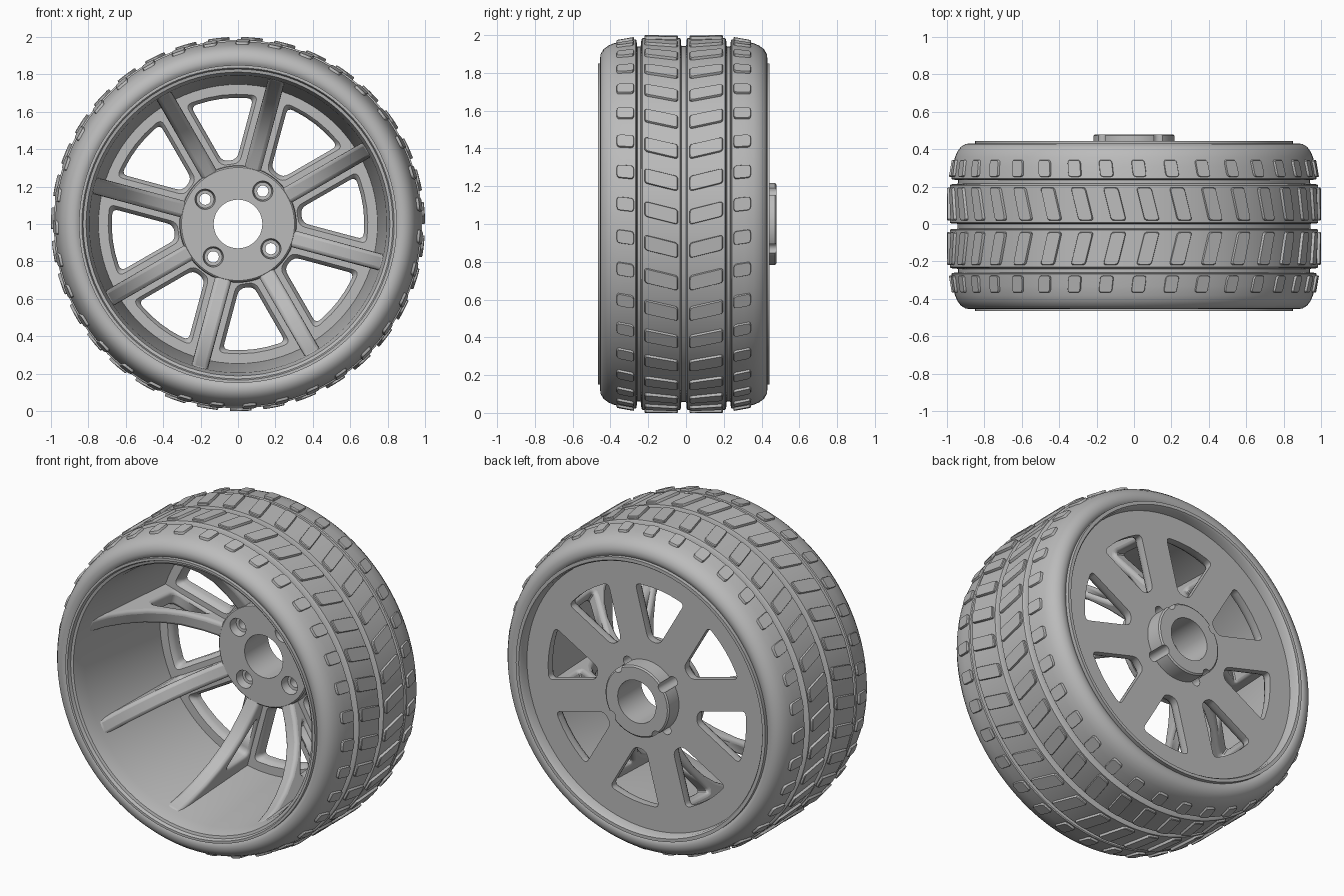
import bpy, bmesh, math
from mathutils import Vector

if "Cube" in bpy.data.objects:
    bpy.data.objects.remove(bpy.data.objects["Cube"])

grey = bpy.data.materials.new("plain grey")
grey.use_nodes = True
grey.diffuse_color = (0.5, 0.5, 0.5, 1)
grey.node_tree.nodes["Principled BSDF"].inputs["Base Color"].default_value = (0.5, 0.5, 0.5, 1)

SPOKES = 8
PITCH = math.tau / SPOKES
FIRST = math.radians(30)
MID_Y = -0.012          # middle plane of the tyre
PADS = 35               # tread blocks per row
DISC_FRONT, DISC_BACK = 0.305, 0.378


def polar(r, angle, y):
    """Point around the wheel axle."""
    return Vector((r * math.cos(angle), y, 1 + r * math.sin(angle)))


def skin(bm, rings, loop=False):
    """Join equal rings of points with quads; cap the ends unless looped."""
    rows = [[bm.verts.new(p) for p in ring] for ring in rings]
    n = len(rows[0])
    pairs = list(zip(rows, rows[1:])) + ([(rows[-1], rows[0])] if loop else [])
    for a, b in pairs:
        for i in range(n):
            j = (i + 1) % n
            bm.faces.new((a[i], a[j], b[j], b[i]))
    if not loop:
        bm.faces.new(rows[0][::-1])
        bm.faces.new(rows[-1])


def smooth(obj, angle=35):
    bpy.ops.object.select_all(action="DESELECT")
    obj.select_set(True)
    bpy.context.view_layer.objects.active = obj
    bpy.ops.object.shade_smooth_by_angle(angle=math.radians(angle))


def finish(name, bm, angle=35):
    bmesh.ops.recalc_face_normals(bm, faces=bm.faces)
    mesh = bpy.data.meshes.new(name)
    bm.to_mesh(mesh)
    bm.free()
    mesh.materials.append(grey)
    obj = bpy.data.objects.new(name, mesh)
    bpy.context.collection.objects.link(obj)
    smooth(obj, angle)
    return obj


def lathe(name, profile, segments):
    """Spin a closed (radius, y) profile around the axle."""
    bm = bmesh.new()
    skin(bm, [[polar(r, math.tau * i / segments, y) for i in range(segments)]
              for r, y in profile], loop=True)
    return finish(name, bm)


def cut(obj, cutter):
    mod = obj.modifiers.new("cut", "BOOLEAN")
    mod.object = cutter
    mod.solver = "EXACT"
    bpy.context.view_layer.objects.active = obj
    bpy.ops.object.modifier_apply(modifier=mod.name)
    bpy.data.objects.remove(cutter)


def rounded(corners, radius, steps=4):
    """Round the corners of a 2D outline."""
    points = []
    corners = [Vector(c) for c in corners]
    for i, c in enumerate(corners):
        a = c + (corners[i - 1] - c).normalized() * radius
        b = c + (corners[(i + 1) % len(corners)] - c).normalized() * radius
        for s in range(steps + 1):
            t = s / steps
            points.append(a * (1 - t) ** 2 + c * 2 * t * (1 - t) + b * t ** 2)
    return points


# Tyre: half profile mirrored about its middle plane
half = [(0.84, 0.425), (0.858, 0.438), (0.875, 0.443), (0.9, 0.44), (0.925, 0.425),
        (0.944, 0.4), (0.957, 0.37), (0.968, 0.32), (0.977, 0.255), (0.972, 0.25),
        (0.94, 0.246), (0.94, 0.228), (0.978, 0.224), (0.985, 0.218), (0.985, 0.02),
        (0.978, 0.016), (0.943, 0.013)]
profile = [(r, MID_Y - t) for r, t in half] + [(r, MID_Y + t) for r, t in reversed(half)]
lathe("tyre", profile, 144)


# Tread blocks: rows of slanted rounded pads
def tread_row(name, side, near, far, r_near, r_far, width, slant, phase):
    bm = bmesh.new()
    w = width / 2
    outline = rounded([(-w, near), (w, near), (w + slant, far), (-w + slant, far)], 0.018, 3)
    mid = Vector((slant / 2, (near + far) / 2))
    for k in range(PADS):
        base = math.radians(phase) + math.tau * k / PADS
        rings = []
        for drop, scale in ((0.04, 1), (0.004, 1), (0, 0.95)):
            ring = []
            for p in outline:
                q = mid + (p - mid) * scale
                r = r_near + (r_far - r_near) * (q.y - near) / (far - near) - drop
                ring.append(polar(r, base + q.x - slant / 2, MID_Y + side * q.y))
            rings.append(ring)
        skin(bm, rings)
    finish(name, bm, 30)


for side, label in ((-1, "front"), (1, "back")):
    tread_row(label + "_centre_tread", side, 0.03, 0.208, 1.0, 1.0, 0.08, 0.045, 3.4)
    tread_row(label + "_shoulder_tread", side, 0.264, 0.355, 0.99, 0.974, 0.073, 0.012, 6.2)

# Rim barrel with stepped lips
lathe("rim_barrel", [(0.85, -0.466), (0.835, -0.466), (0.828, -0.446), (0.812, -0.442),
                     (0.806, -0.42), (0.795, -0.36), (0.745, 0.32), (0.745, 0.36),
                     (0.818, 0.36), (0.822, 0.432), (0.83, 0.443), (0.85, 0.443)], 96)

# Wheel disc with hub and rear boss
disc = lathe("wheel_disc", [(0.13, 0.25), (0.302, 0.25), (0.31, 0.258), (0.313, DISC_FRONT),
                            (0.82, DISC_FRONT), (0.82, DISC_BACK), (0.217, DISC_BACK),
                            (0.217, 0.472), (0.208, 0.479), (0.13, 0.479)], 96)


# Window openings, flared towards the front
def window(grow, turn, y):
    r_in, r_out, w = 0.345 - grow, 0.675 + grow, 0.094 - grow

    def corner(r):
        # Where a line parallel to the spoke meets radius r
        a = PITCH / 2 - math.asin(w / r)
        return Vector((r * math.cos(a), r * math.sin(a)))
    outer, inner = corner(r_out), corner(r_in)
    flat = rounded([(inner.x, -inner.y), (outer.x, -outer.y),
                    (outer.x, outer.y), (inner.x, inner.y)], 0.035)
    # Bow the outer edge onto its circle
    ring = []
    for p in flat:
        f = (p.x - inner.x) / (outer.x - inner.x)
        bow = math.sqrt(r_out ** 2 - p.y ** 2) - outer.x
        ring.append(Vector((p.x + bow * f, p.y)))
    mid = [ring[9].lerp(ring[10], t) for t in (0.25, 0.5, 0.75)]
    for m in mid:
        m.x = math.sqrt(r_out ** 2 - m.y ** 2)
    ring = ring[:10] + mid + ring[10:]
    return [polar(p.length, math.atan2(p.y, p.x) + turn, y) for p in ring]


bm = bmesh.new()
for k in range(SPOKES):
    turn = FIRST + PITCH * (k + 0.5)
    skin(bm, [window(grow, turn, DISC_FRONT + depth) for grow, depth in
              ((0.03, -0.015), (0.014, 0.007), (0.005, 0.02), (0, 0.038), (0, 0.15))])
# Stepped bolt holes
for k in range(4):
    centre = polar(0.22, math.radians(53 + 90 * k), 0)
    skin(bm, [[centre + Vector((r * math.cos(a), y, r * math.sin(a)))
               for a in [math.tau * i / 24 for i in range(24)]]
              for r, y in ((0.056, 0.23), (0.054, 0.255), (0.047, 0.3), (0.03, 0.301), (0.03, 0.5))])
cut(disc, finish("disc_cutter", bm))
smooth(disc)

# Spoke ribs sweeping forward from hub to barrel, each with an opening
rib_outline = [(0.285, 0.258), (0.4, 0.215), (0.5, 0.16), (0.58, 0.09), (0.65, 0.005),
               (0.71, -0.1), (0.76, -0.22), (0.793, -0.35), (0.835, -0.35),
               (0.835, 0.345), (0.285, 0.345)]
hole_outline = rounded([(0.41, 0.29), (0.685, 0.075), (0.67, 0.295)], 0.035, 3)


def slab(bm, outline, turn, width):
    across = Vector((-math.sin(turn), 0, math.cos(turn))) * width / 2
    skin(bm, [[polar(r, turn, y) + across * s for r, y in outline] for s in (-1, 1)])


ribs, holes = bmesh.new(), bmesh.new()
for k in range(SPOKES):
    slab(ribs, rib_outline, FIRST + PITCH * k, 0.09)
    slab(holes, hole_outline, FIRST + PITCH * k, 0.2)
spokes = finish("spoke_ribs", ribs)
cut(spokes, finish("rib_cutter", holes))
bevel = spokes.modifiers.new("soft edges", "BEVEL")
bevel.width = 0.02
bevel.segments = 3
bevel.limit_method = "ANGLE"
bevel.angle_limit = math.radians(60)
bevel.use_clamp_overlap = False
smooth(spokes)
